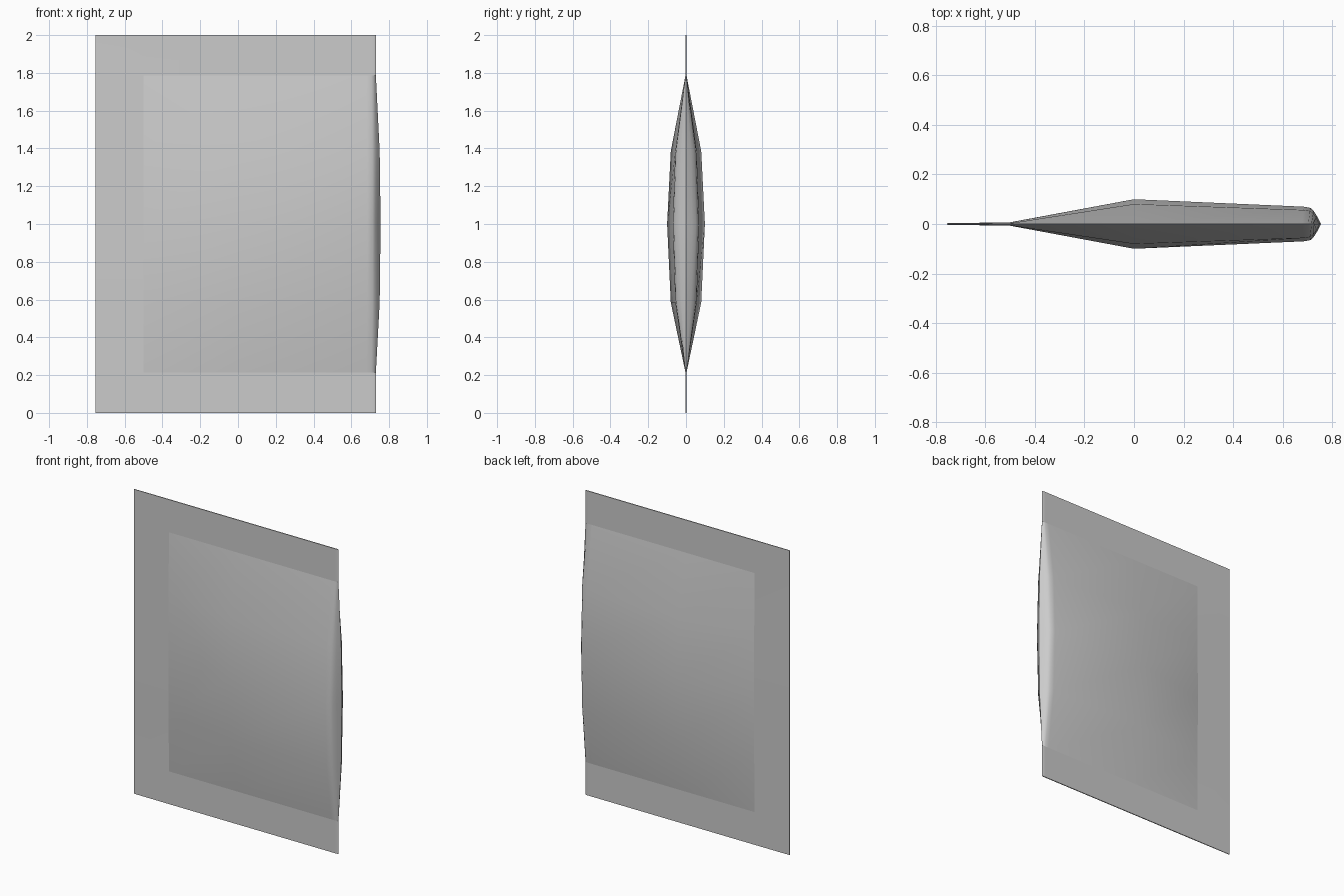
import bpy, bmesh

if "Cube" in bpy.data.objects:
    bpy.data.objects.remove(bpy.data.objects["Cube"])

# Horizontal section: (x, half thickness of seam, extra puff at full height, extra x bulge)
SECTION = [(-0.755, 0.002, 0.001, 0), (-0.5, 0.003, 0.004, 0), (0.0, 0.003, 0.097, 0),
           (0.68, 0.003, 0.067, 0.005), (0.705, 0.003, 0.062, 0.008),
           (0.718, 0.003, 0.049, 0.008), (0.724, 0.002, 0.03, 0.015)]
TIP = (0.73, 0.025)
# Vertical profile: (height, puff amount)
ROWS = [(0, 0), (0.215, 0), (0.585, 0.8), (1.0, 1), (1.385, 0.8), (1.785, 0), (2, 0)]

# Padded panel with flat seam border, lofted from horizontal rings
bm = bmesh.new()
rings = []
for z, g in ROWS:
    front = [(x + b * g, -(t + p * g), z) for x, t, p, b in SECTION]
    back = [(x, -y, zz) for x, y, zz in reversed(front)]
    tip = [(TIP[0] + TIP[1] * g, 0, z)]
    rings.append([bm.verts.new(c) for c in front + tip + back])
n = len(rings[0])
for a, b in zip(rings, rings[1:]):
    for i in range(n):
        j = (i + 1) % n
        bm.faces.new((a[i], a[j], b[j], b[i]))
bm.faces.new(rings[0][::-1])
bm.faces.new(rings[-1])
bmesh.ops.recalc_face_normals(bm, faces=bm.faces)

me = bpy.data.meshes.new("padded_panel")
panel = bpy.data.objects.new("padded_panel", me)
bpy.context.collection.objects.link(panel)

# Crisp fold where the padding meets the border
for e in bm.edges:
    zs = [v.co.z for v in e.verts]
    xs = [v.co.x for v in e.verts]
    across = zs[0] == zs[1] and min(xs) > -0.6 and abs(zs[0] - 1) > 0.7
    along = all(abs(x + 0.5) < 0.01 for x in xs) and min(zs) > 0.2 and max(zs) < 1.8
    if across or along:
        e.smooth = False
bm.to_mesh(me)
bm.free()

bpy.context.view_layer.objects.active = panel
panel.select_set(True)
bpy.ops.object.shade_smooth_by_angle(angle=0.9, keep_sharp_edges=True)
